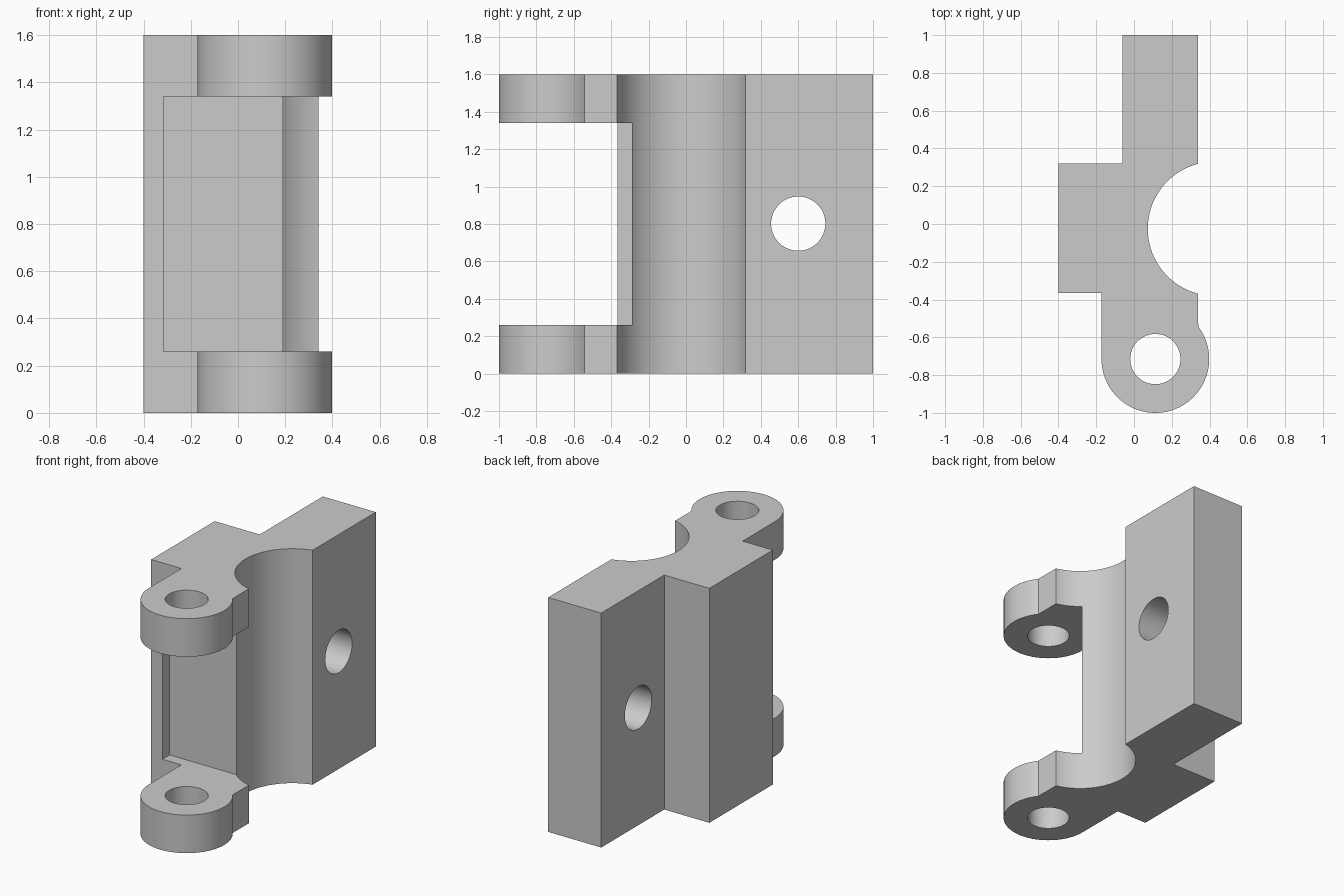
import bpy, bmesh
from math import atan2, cos, sin, pi, radians

HEIGHT = 1.6

cube = bpy.data.objects.get("Cube")
if cube:
    bpy.data.objects.remove(cube, do_unlink=True)

grey = bpy.data.materials.new("machined grey")
grey.use_nodes = True
colour = (0.6, 0.6, 0.6, 1)
grey.diffuse_color = colour
grey.node_tree.nodes["Principled BSDF"].inputs["Base Color"].default_value = colour


def arc(cx, cy, r, start, end, steps):
    """Points along an arc, angles in radians."""
    return [(cx + r * cos(start + (end - start) * i / steps),
             cy + r * sin(start + (end - start) * i / steps)) for i in range(steps + 1)]


def extrude(name, outline, height):
    """Solid made by raising an outline from z = 0."""
    bm = bmesh.new()
    base = bm.faces.new([bm.verts.new((x, y, 0)) for x, y in outline])
    raised = bmesh.ops.extrude_face_region(bm, geom=[base])["geom"]
    bmesh.ops.translate(bm, vec=(0, 0, height),
                        verts=[v for v in raised if isinstance(v, bmesh.types.BMVert)])
    bmesh.ops.recalc_face_normals(bm, faces=bm.faces)
    mesh = bpy.data.meshes.new(name)
    bm.to_mesh(mesh)
    bm.free()
    mesh.materials.append(grey)
    obj = bpy.data.objects.new(name, mesh)
    bpy.context.collection.objects.link(obj)
    return obj


def cut(body, cutter):
    """Subtract the cutter, then discard it."""
    cutter.hide_render = True
    mod = body.modifiers.new("cut", "BOOLEAN")
    mod.operation = "DIFFERENCE"
    mod.solver = "EXACT"
    mod.object = cutter
    bpy.context.view_layer.objects.active = body
    bpy.ops.object.modifier_apply(modifier=mod.name)
    bpy.data.objects.remove(cutter, do_unlink=True)


# Bracket outline: plate, rear block, rounded lug, bearing groove
lug_x, lug_y, lug_r = 0.113, -0.715, 0.285
side = 0.34
groove_x, groove_y, groove_r = 0.428, -0.025, 0.355
reach = atan2(0.344, side - groove_x)
lug_end = atan2(0.172, side - lug_x)
outline = [(side, 1), (-0.06, 1), (-0.06, 0.32), (-0.4, 0.32), (-0.4, -0.365),
           (lug_x - lug_r, -0.365)]
outline += arc(lug_x, lug_y, lug_r, pi, 2 * pi + lug_end, 64)
outline += arc(groove_x, groove_y, groove_r, 2 * pi - reach, reach, 64)
bracket = extrude("hinge_bracket", outline, HEIGHT)

# Gap between the two lugs
gap = extrude("lug_gap", [(-0.315, -1.2), (0.6, -1.2), (0.6, -0.288), (-0.315, -0.288)], 1.08)
gap.location.z = 0.26
cut(bracket, gap)

# Pin hole through both lugs
pin = extrude("pin_hole", arc(lug_x, lug_y, 0.133, 0, 2 * pi, 64)[:-1], 2)
pin.location.z = -0.2
cut(bracket, pin)

# Bolt hole across the plate
bolt = extrude("bolt_hole", arc(0, 0, 0.145, 0, 2 * pi, 64)[:-1], 1)
bolt.rotation_euler.y = radians(90)
bolt.location = (-0.3, 0.6, 0.802)
cut(bracket, bolt)

# Smooth the curved walls, keep edges sharp
bpy.ops.object.select_all(action="DESELECT")
bracket.select_set(True)
bpy.context.view_layer.objects.active = bracket
bpy.ops.object.shade_smooth_by_angle(angle=radians(25))
